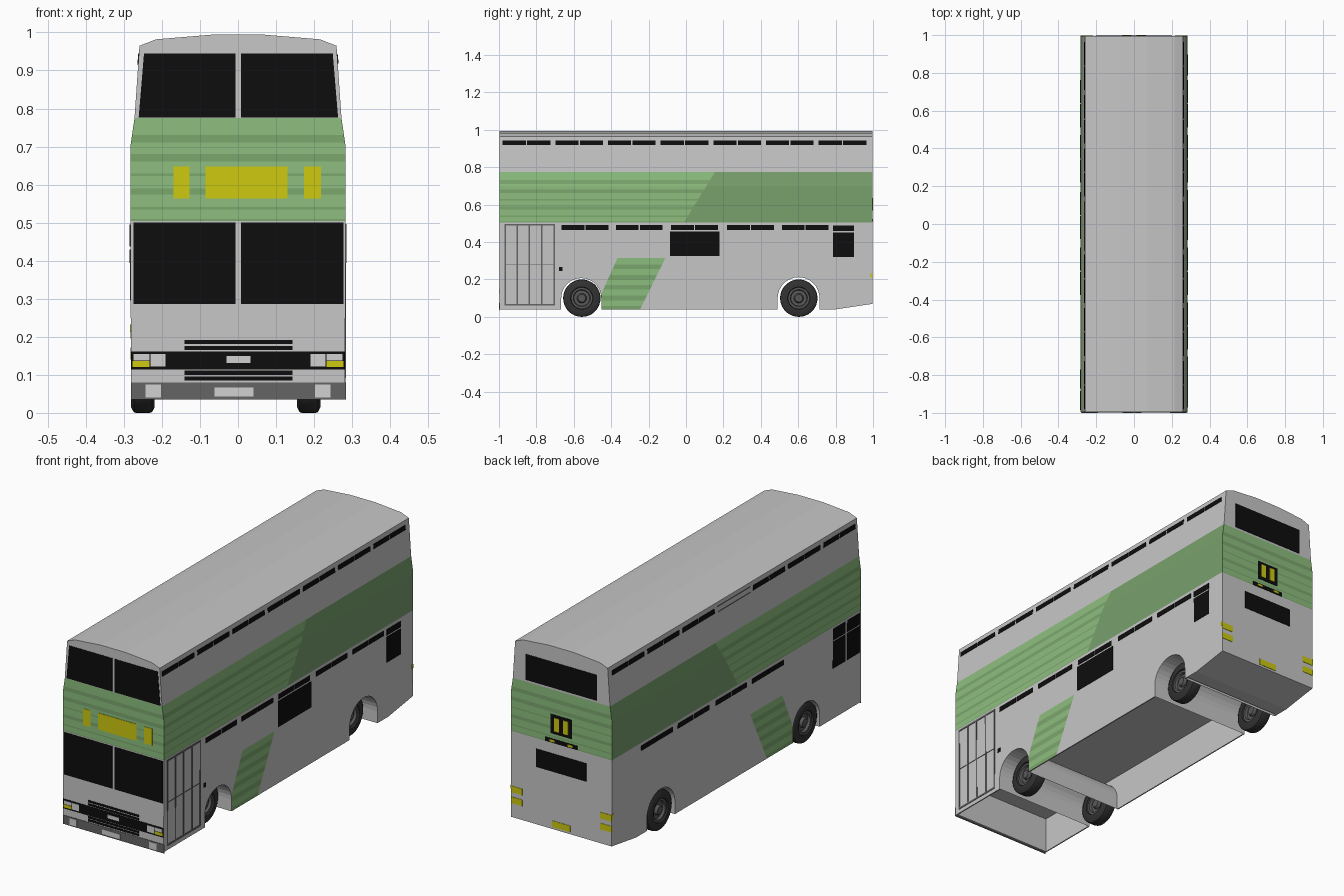
import bpy, bmesh, math
from mathutils import Vector

if "Cube" in bpy.data.objects:
    bpy.data.objects.remove(bpy.data.objects["Cube"])

END = 0.996                       # half length of the shell, plates reach 1.0


def mat(name, r, g, b):
    m = bpy.data.materials.new(name)
    m.diffuse_color = (r, g, b, 1)
    m.use_nodes = True
    m.node_tree.nodes["Principled BSDF"].inputs["Base Color"].default_value = m.diffuse_color
    return m


BODY = mat("body grey", .57, .57, .57)
GREEN = mat("light green", .266, .515, .209)
STRIPE = mat("stripe green", .2, .385, .155)
DEEP = mat("deep green", .19, .35, .152)
BLACK = mat("window black", .004, .004, .004)
YELLOW = mat("yellow", .61, .585, .005)
DARK = mat("bumper grey", .13, .13, .13)
TYRE = mat("tyre grey", .032, .032, .032)
HUB = mat("hub grey", .1, .1, .1)
LAMP = mat("lamp grey", .64, .64, .64)


def finish(name, bm, *mats):
    bmesh.ops.recalc_face_normals(bm, faces=bm.faces)
    me = bpy.data.meshes.new(name)
    bm.to_mesh(me)
    bm.free()
    for m in mats:
        me.materials.append(m)
    ob = bpy.data.objects.new(name, me)
    bpy.context.collection.objects.link(ob)
    return ob


def loft(bm, a, b, caps=True):
    """Solid (or open sheet) between two matching outlines."""
    va, vb = [bm.verts.new(p) for p in a], [bm.verts.new(p) for p in b]
    n = len(a)
    for i in range(n if caps else n - 1):
        j = (i + 1) % n
        bm.faces.new((va[i], va[j], vb[j], vb[i]))
    if caps:
        bm.faces.new(va)
        bm.faces.new(vb)


def prism_x(name, yz, half, caps=True):
    bm = bmesh.new()
    loft(bm, [(-half, y, z) for y, z in yz], [(half, y, z) for y, z in yz], caps)
    return finish(name, bm, BODY)


# ---- shell: cross-section swept along the length
PROFILE = [(.281, .04), (.283, .5), (.283, .7), (.272, .775), (.259, .965), (.215, .982), (.07, .994)]
outline = PROFILE + [(-x, z) for x, z in reversed(PROFILE)]
bm = bmesh.new()
loft(bm, [(x, -END, z) for x, z in outline], [(x, END, z) for x, z in outline])
body = finish("bus_body", bm, BODY, GREEN, STRIPE, DEEP)


def wall(z):
    for (x0, z0), (x1, z1) in zip(PROFILE, PROFILE[1:]):
        if z <= z1:
            return x0 + (x1 - x0) * (z - z0) / (z1 - z0)
    return .2


# ---- cut wheel arches, open underside and raked tail
def arch(cy, r, bottom):
    arc = [(cy - r * math.cos(math.pi * i / 16), .1 + r * math.sin(math.pi * i / 16)) for i in range(17)]
    return [(cy - r, bottom)] + arc + [(cy + r, bottom)]


ARCHES = [(-.56, .107), (.602, .112)]
cutters = [prism_x("arch_cutter", arch(cy, r, -.1), .5) for cy, r in ARCHES]
cutters.append(prism_x("underside_cutter", [(-.985, -.1), (.73, -.1), (.73, .22), (-.985, .22)], .275))
cutters.append(prism_x("tail_cutter", [(.7, .025), (1.1, .085), (1.1, -.2), (.7, -.2)], .5))
bpy.context.view_layer.objects.active = body
for c in cutters:
    c.hide_render = True
    m = body.modifiers.new("cut", 'BOOLEAN')
    m.operation, m.solver, m.object = 'DIFFERENCE', 'EXACT', c
    bpy.ops.object.modifier_apply(modifier=m.name)
for c in cutters:
    bpy.data.objects.remove(c)

# ---- green livery: slice the shell, then colour faces by position
BAND = [(.711, .731), (.661, .68), (.623, .629), (.574, .59), (.535, .541), (.505, .509)]
PATCH = [(.255, .28), (.2, .224), (.145, .17), (.088, .113), (.04, .058)]
SLANT, LEAD, TRAIL = (-.01, .505, .611), (-.49, .04, .45), (-.245, .04, .49)


def beyond(line, p):
    y, z, slope = line
    return p.y - (y + (p.z - z) * slope)


bm = bmesh.new()
bm.from_mesh(body.data)
cuts = [((0, 0, z), (0, 0, 1)) for z in {.505, .775, .315, *sum(BAND + PATCH, ())}]
cuts += [((0, y, z), (0, 1, -s)) for y, z, s in (SLANT, LEAD, TRAIL)]
for co, no in cuts:
    bmesh.ops.bisect_plane(bm, geom=bm.verts[:] + bm.edges[:] + bm.faces[:], dist=1e-5, plane_co=co, plane_no=no)
bm.normal_update()
for f in bm.faces:
    p = f.calc_center_median()
    f.material_index = 0
    if .505 < p.z < .775 and abs(f.normal.z) < .9:
        striped = abs(f.normal.y) > .9 or beyond(SLANT, p) < 0
        f.material_index = (2 if any(a < p.z < b for a, b in BAND) else 1) if striped else 3
    elif p.z < .315 and abs(p.x) > .278 and abs(f.normal.x) > .9:
        if beyond(LEAD, p) > 0 > beyond(TRAIL, p):
            f.material_index = 2 if any(a < p.z < b for a, b in PATCH) else 1
bm.to_mesh(body.data)
bm.free()

# ---- wheel tunnels
for (cy, r), n in zip(ARCHES, ("front", "rear")):
    prism_x(n + "_wheel_tunnel", arch(cy, r, .04), .276, caps=False)


# ---- thin plates on the ends and sides
def plates(name, material, quads):
    bm = bmesh.new()
    for pts, inward in quads:
        loft(bm, pts, [Vector(p) + Vector(inward) for p in pts])
    return finish(name, bm, material)


def end(s, x0, x1, z0, z1, layer=1, taper=(0, 0)):
    y = s * (END + .002 * layer)
    return [(x0, y, z0), (x1, y, z0), (x1 + taper[1], y, z1), (x0 + taper[0], y, z1)], (0, -s * .003, 0)


def side(s, y0, y1, z0, z1, out=.002):
    a, b = s * (wall(z0) + out), s * (wall(z1) + out)
    return [(a, y0, z0), (a, y1, z0), (b, y1, z1), (b, y0, z1)], (-s * .004, 0, 0)


def front(*a, **k):
    return end(-1, *a, **k)


def back(*a, **k):
    return end(1, *a, **k)


# front
plates("upper_windscreen", BLACK, [front(-.261, -.006, .777, .945, taper=(.014, 0)),
                                   front(.008, .263, .777, .945, taper=(0, -.014))])
plates("lower_windscreen", BLACK, [front(-.275, -.006, .286, .5), front(.008, .277, .286, .5)])
plates("destination_panels", YELLOW, [front(a, b, .564, .648) for a, b in ((-.17, -.128), (-.085, .13), (.173, .218))])
plates("grille_slats", BLACK, [front(-.14, .143, z, z + .011) for z in (.181, .165, .1, .085)])
plates("headlamp_band", BLACK, [front(-.281, .281, .114, .162)])
plates("front_bumper", DARK, [front(-.281, .284, .035, .08)])
lamps = [front(-.03, .033, .131, .149, 2), front(-.062, .041, .043, .067, 2)]
signals = []
for s in (-1, 1):
    lamps += [front(s * .233, s * .275, .138, .155, 2), front(s * .19, s * .23, .122, .155, 2),
              front(s * .203, s * .243, .041, .075, 2)]
    signals.append(front(s * .233, s * .277, .121, .136, 2))
plates("headlamps", LAMP, lamps)
plates("front_signals", YELLOW, signals)

# back
plates("rear_windows", BLACK, [back(-.2, .2, .785, .915), back(-.14, .14, .36, .452)])
plates("rear_route_box", BLACK, [back(-.06, .06, .553, .65), back(-.09, .09, .506, .527)])
plates("rear_route_panels", YELLOW,
       [back(s * .012, s * .04, .568, .636, 2) for s in (-1, 1)] +
       [back(x - .014, x + .014, .511, .522, 2) for x in (-.05, .05)])
plates("tail_lamps", YELLOW, [back(s * .218, s * .282, z, z + .032) for s in (-1, 1) for z in (.14, .195)] +
       [back(-.05, .05, .08, .112)])
plates("corner_markers", YELLOW, [side(s, .985, .996, .212, .232) for s in (-1, 1)])

# sides
HALF = .124
LOWER = [-.665, -.375, -.08, .22, .512]
for s, n in ((1, "right"), (-1, "left")):
    upper = [-.98 + .2815 * i for i in range(7) if s > 0 or i != 3]
    plates(n + "_upper_vents", BLACK, [side(s, y + d, y + d + HALF, .918, .942) for y in upper for d in (0, .131)])
    lower = LOWER if s > 0 else LOWER[1:]
    plates(n + "_lower_vents", BLACK, [side(s, y + d, y + d + .122, .465, .49) for y in lower for d in (0, .128)])
plates("right_windows", BLACK, [side(1, -.085, .18, .325, .456), side(1, .785, .897, .32, .45),
                                side(1, .785, .897, .458, .488)])
plates("left_cab_windows", BLACK, [side(-1, a, b, z0, z1) for a, b in ((-.985, -.885), (-.87, -.77))
                                   for z0, z1 in ((.295, .43), (.437, .495))])
plates("left_vent_frame", DARK, [side(-1, -.14, .12, z, z + .003) for z in (.915, .942)])
plates("door_button", BLACK, [side(1, -.68, -.66, .245, .266)])
plates("door_frame", DARK, [side(1, y - .004, y + .004, .06, .497) for y in (-.967, -.903, -.838, -.77, -.705)] +
       [side(1, -.97, -.701, z, z + w) for z, w in ((.06, .009), (.488, .009), (.279, .003))])

# ---- wheels: turned profile (x, radius)
RING = [(.013, .001), (.026, .001), (.026, .02), (.012, .026), (.012, .042), (.024, .046), (.024, .057),
        (.031, .06), (.031, .085), (.024, .098), (.018, .1)]
TURN = RING + [(-x, r) for x, r in reversed(RING)]


def wheel(name, cx, cy):
    bm = bmesh.new()
    seg = 36
    rows = [[bm.verts.new((cx + x, cy + r * math.cos(a), .1 + r * math.sin(a)))
             for a in (2 * math.pi * i / seg for i in range(seg))] for x, r in TURN]
    for (a, b), (p, q) in zip(zip(rows, rows[1:]), zip(TURN, TURN[1:])):
        for i in range(seg):
            j = (i + 1) % seg
            f = bm.faces.new((a[i], a[j], b[j], b[i]))
            f.material_index = 1 if (p[1] + q[1]) / 2 < .058 else 0
    ob = finish(name, bm, TYRE, HUB)
    bpy.ops.object.select_all(action='DESELECT')
    ob.select_set(True)
    bpy.context.view_layer.objects.active = ob
    bpy.ops.object.shade_smooth_by_angle(angle=math.radians(35))


for axle, cy in (("front", -.557), ("rear", .603)):
    wheel(axle + "_right_wheel", .186, cy)
    wheel(axle + "_left_wheel", -.25, cy)
